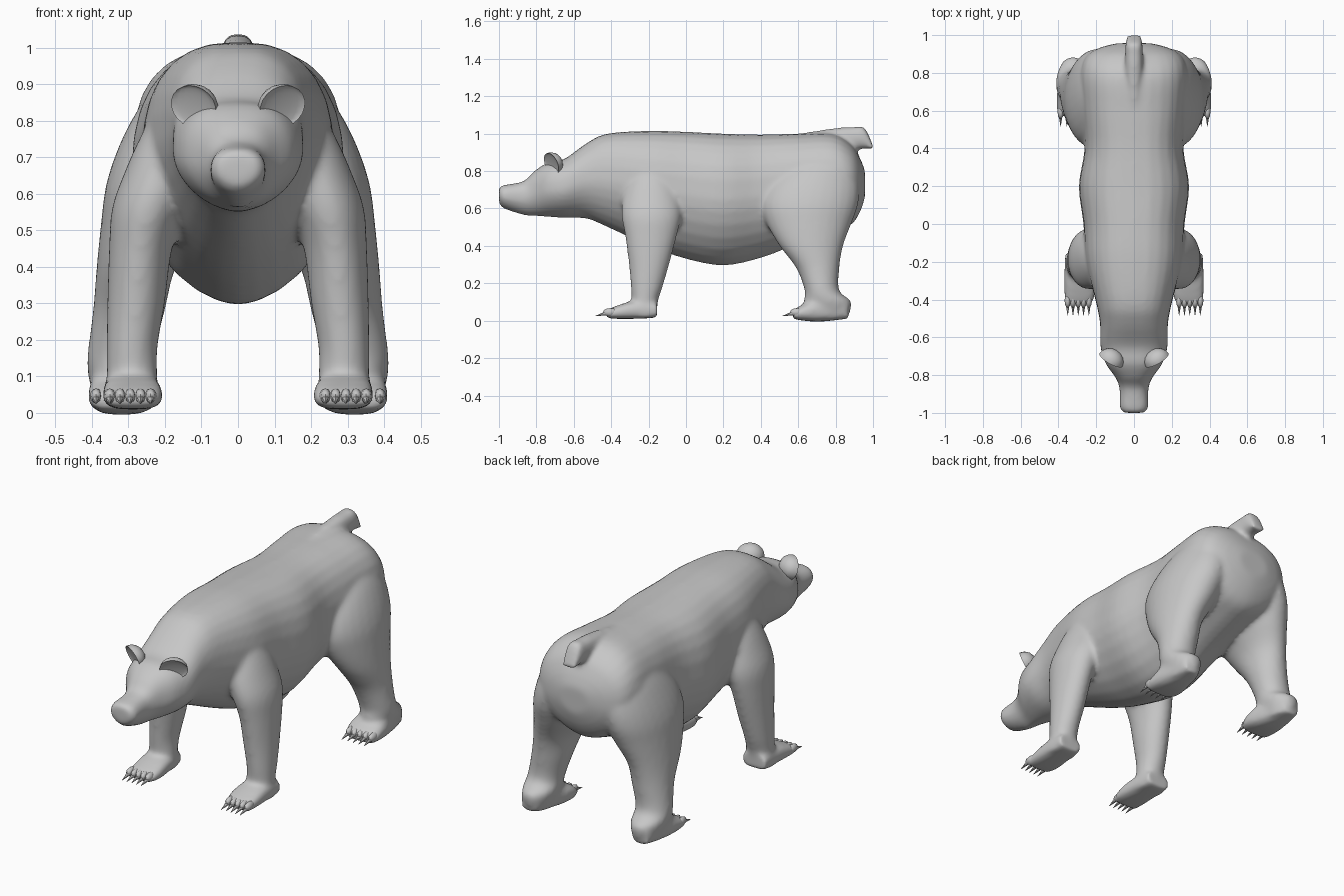
import bpy
import bmesh
import math
from mathutils import Matrix, Vector

default_cube = bpy.data.objects.get("Cube")
if default_cube:
    bpy.data.objects.remove(default_cube, do_unlink=True)

# One plain grey for the whole animal
fur = bpy.data.materials.new("plain_grey")
fur.use_nodes = True
grey = (0.57, 0.57, 0.57, 1)
fur.diffuse_color = grey
fur.node_tree.nodes["Principled BSDF"].inputs["Base Color"].default_value = grey


def finish(bm, name, angle=60):
    """Turn a bmesh into a smooth shaded object."""
    bmesh.ops.recalc_face_normals(bm, faces=bm.faces)
    mesh = bpy.data.meshes.new(name)
    bm.to_mesh(mesh)
    bm.free()
    mesh.materials.append(fur)
    obj = bpy.data.objects.new(name, mesh)
    bpy.context.collection.objects.link(obj)
    bpy.ops.object.select_all(action="DESELECT")
    obj.select_set(True)
    bpy.context.view_layer.objects.active = obj
    bpy.ops.object.shade_smooth_by_angle(angle=math.radians(angle))
    return obj


def flowing(sections, steps=4):
    """Fill in sections along a smooth curve through the given ones."""
    points = [Vector(section) for section in sections]
    filled = []
    for i in range(len(points) - 1):
        start, end = points[i], points[i + 1]
        pull_in = (end - points[max(i - 1, 0)]) / 2
        pull_out = (points[min(i + 2, len(points) - 1)] - start) / 2
        for step in range(steps):
            t = step / steps
            ease = t * t * (3 - 2 * t)
            filled.append(start.lerp(end, ease) + pull_in * t * (1 - t) ** 2
                          - pull_out * t * t * (1 - t))
    return filled + [points[-1]]


def loft(bm, sections, axis, side=1, power=2.0, low_power=2.0, sides=28):
    """Skin rounded sections (position, x range, cross range) along y or z."""
    rings = []
    for along, x_min, x_max, low, high in flowing(sections):
        ring = []
        for i in range(sides):
            turn = math.tau * i / sides
            c, s = math.cos(turn), math.sin(turn)
            bend = 2 / (power if s >= 0 else low_power)
            c = math.copysign(abs(c) ** bend, c)
            s = math.copysign(abs(s) ** bend, s)
            x = side * ((x_min + x_max) / 2 + c * (x_max - x_min) / 2)
            cross = (low + high) / 2 + s * (high - low) / 2
            point = (x, along, cross) if axis == "y" else (x, cross, along)
            ring.append(bm.verts.new(point))
        rings.append(ring)
    for first, second in zip(rings, rings[1:]):
        for i in range(sides):
            j = (i + 1) % sides
            bm.faces.new((first[i], first[j], second[j], second[i]))
    bm.faces.new(rings[0])
    bm.faces.new(rings[-1])


# Snout, head, neck and torso: y, half width, bottom, top
torso = [
    (-1, .05, .63, .71), (-.975, .075, .6, .725), (-.87, .077, .565, .745),
    (-.81, .1, .56, .8), (-.74, .15, .555, .845), (-.65, .178, .55, .865),
    (-.53, .18, .545, .95), (-.42, .2, .5, 1), (-.2, .255, .4, 1.015),
    (0, .268, .33, 1.01), (.2, .292, .295, 1), (.4, .262, .335, .995),
    (.6, .275, .41, 1), (.78, .285, .47, 1), (.88, .26, .51, .945),
    (.93, .19, .58, .87), (.957, .09, .66, .8),
]
# Short tail, as y, half width, bottom, top
tail = [
    (.6, .03, .9, 1), (.8, .047, .9, 1.03), (.9, .047, .915, 1.035),
    (.955, .045, .92, 1.032), (1, .04, .915, .935),
]
# Legs, as z, inner x, outer x, front y, back y
front_leg = [
    (.87, .08, .2, -.26, -.12), (.76, .08, .265, -.31, -.06),
    (.66, .1, .31, -.34, -.03), (.56, .14, .345, -.345, -.025),
    (.45, .18, .353, -.325, -.05), (.3, .2, .358, -.305, -.09),
    (.18, .22, .36, -.295, -.125), (.1, .22, .36, -.29, -.15),
    (.015, .22, .365, -.29, -.155),
]
hind_leg = [
    (.92, .05, .2, .66, .84), (.82, .05, .28, .52, .9),
    (.72, .05, .33, .43, .925), (.62, .06, .362, .4, .92),
    (.52, .1, .375, .43, .885), (.4, .17, .387, .5, .84),
    (.28, .2, .397, .59, .82), (.16, .23, .412, .635, .82),
    (.1, .235, .41, .63, .885), (.01, .26, .385, .65, .865),
]
# Feet, as y, inner x, outer x, sole, top
front_foot = [
    (-.155, .225, .365, .015, .1), (-.28, .21, .37, .01, .105),
    (-.37, .205, .37, .01, .08), (-.43, .225, .365, .015, .055),
]
hind_foot = [
    (.865, .28, .38, .01, .11), (.72, .235, .405, -.005, .125),
    (.63, .22, .41, 0, .09), (.57, .24, .405, .01, .055),
]

# Body: all the flesh is skinned, then fused into one soft surface
flesh = bmesh.new()
for sections, keel in ((torso, 1.75), (tail, 2.5)):
    loft(flesh, [(y, -w, w, low, high) for y, w, low, high in sections], "y",
         power=2.5, low_power=keel)
for side in (-1, 1):
    for leg in (front_leg, hind_leg):
        loft(flesh, leg, "z", side)
    for foot in (front_foot, hind_foot):
        loft(flesh, foot, "y", side, power=2.6, low_power=3)
body = finish(flesh, "body", 180)
fuse = body.modifiers.new("fuse", "REMESH")
fuse.mode = "VOXEL"
fuse.voxel_size = 0.012
fuse.use_smooth_shade = True
soften = body.modifiers.new("soften", "SMOOTH")
soften.factor = 0.5
soften.iterations = 10


def make_ear(side, name):
    """A low round ear sunk in the head, dished at the front."""
    bm = bmesh.new()
    bmesh.ops.create_uvsphere(bm, u_segments=16, v_segments=10, radius=1)
    for v in bm.verts:
        if v.co.y < 0:
            v.co.y *= -0.15
    place = (Matrix.Translation((side * .122, -.72, .838))
             @ Matrix.Rotation(side * math.radians(30), 4, "Z")
             @ Matrix.Rotation(math.radians(20), 4, "X")
             @ Matrix.Diagonal((.07, .06, .062, 1)))
    bm.transform(place)
    finish(bm, name)


def make_claws(foot, side, name):
    """Five pointed claws across the toe end of a foot."""
    bm = bmesh.new()
    toe_y, inner, outer, sole, top = foot[-1]
    for i in range(5):
        x = inner + (outer - inner) * (i + 0.5) / 5
        base = Vector((side * x, toe_y - 0.015, 0.035))
        aim = Vector((0, -1, -0.25)).to_track_quat("Z", "Y").to_matrix().to_4x4()
        bmesh.ops.create_cone(bm, cap_ends=True, segments=6, radius1=0.015,
                              radius2=0.001, depth=0.08,
                              matrix=Matrix.Translation(base) @ aim)
        # Rounded toe above the claw root
        knuckle = Matrix.Translation((side * x, toe_y + 0.025, 0.045))
        bmesh.ops.create_uvsphere(bm, u_segments=8, v_segments=6, radius=1,
                                  matrix=knuckle @ Matrix.Diagonal((.017, .04, .022, 1)))
    finish(bm, name)


for side, word in ((1, "left"), (-1, "right")):
    make_ear(side, word + "_ear")
    make_claws(front_foot, side, word + "_front_claws")
    make_claws(hind_foot, side, word + "_hind_claws")
